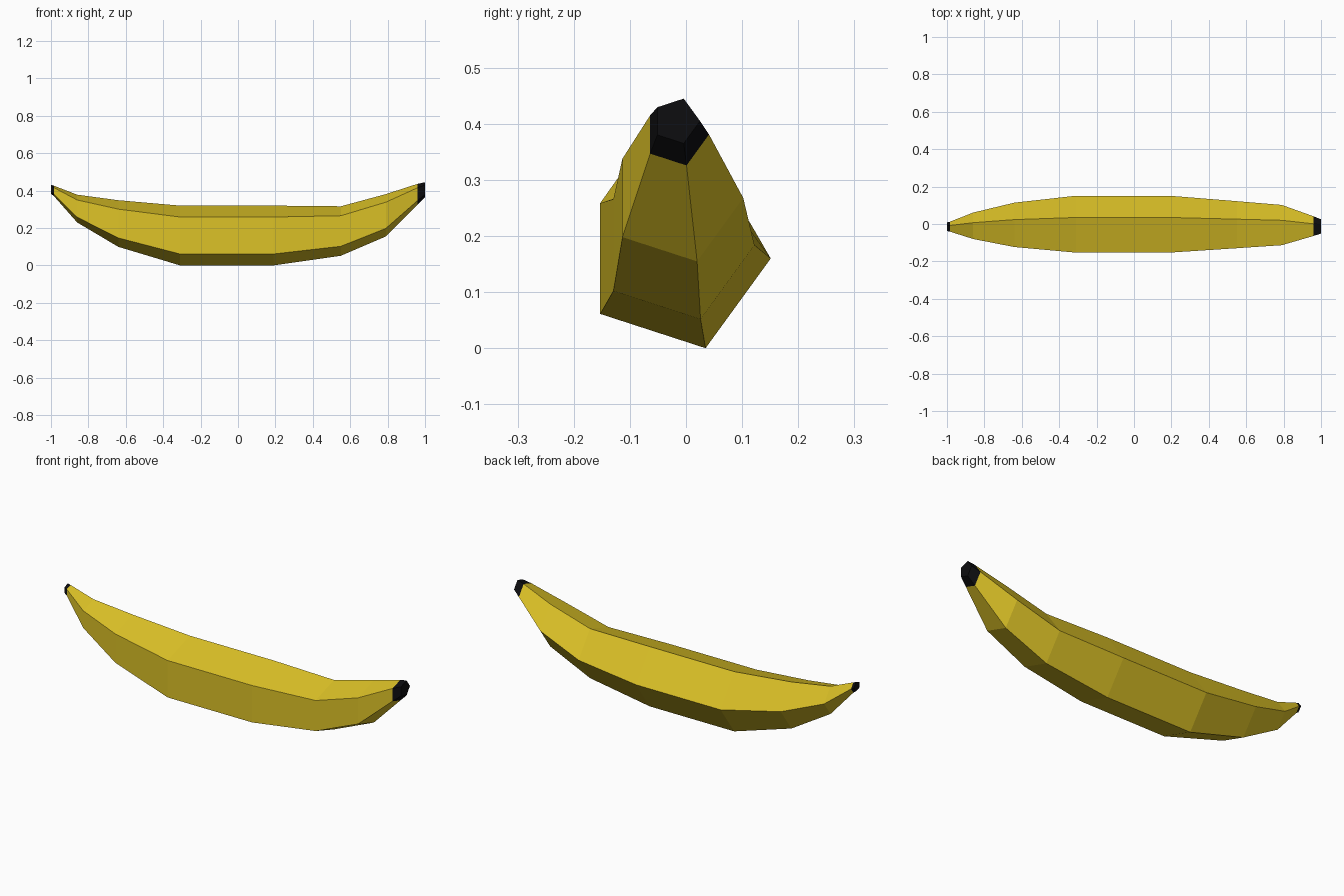
import bpy
import bmesh
from math import cos, sin, tau

cube = bpy.data.objects.get("Cube")
if cube:
    bpy.data.objects.remove(cube, do_unlink=True)

SIDES = 5
CENTRE_Y = -0.017


def make_material(name, rgb):
    mat = bpy.data.materials.new(name)
    mat.use_nodes = True
    colour = (*rgb, 1.0)
    mat.diffuse_color = colour
    bsdf = next(n for n in mat.node_tree.nodes if n.type == 'BSDF_PRINCIPLED')
    bsdf.inputs["Base Color"].default_value = colour
    return mat


def loft(name, stations, mat, cap_start=False, cap_end=False):
    """Skin five-sided rings given as (x, centre height, radius)."""
    bm = bmesh.new()
    rings = []
    for x, z, r in stations:
        angles = [tau * i / SIDES for i in range(SIDES)]
        rings.append([bm.verts.new((x, CENTRE_Y + r * cos(a), z + r * sin(a)))
                      for a in angles])
    for a, b in zip(rings, rings[1:]):
        for i in range(SIDES):
            j = (i + 1) % SIDES
            bm.faces.new((a[i], a[j], b[j], b[i]))
    if cap_start:
        bm.faces.new(rings[0][::-1])
    if cap_end:
        bm.faces.new(rings[-1])
    # Outward winding: side faces point away from the ring centres
    bm.normal_update()
    bmesh.ops.recalc_face_normals(bm, faces=bm.faces)
    side = bm.faces[0] if not bm.faces.ensure_lookup_table() else None
    ring_centre_z = sum(s[1] for s in stations[:2]) / 2
    offset = side.calc_center_median()
    outward = (side.normal.y * (offset.y - CENTRE_Y)
               + side.normal.z * (offset.z - ring_centre_z))
    if outward < 0:
        bmesh.ops.reverse_faces(bm, faces=bm.faces)
    mesh = bpy.data.meshes.new(name)
    bm.to_mesh(mesh)
    bm.free()
    mesh.materials.append(mat)
    obj = bpy.data.objects.new(name, mesh)
    bpy.context.collection.objects.link(obj)
    return obj


yellow = make_material("ripe yellow", (0.72, 0.54, 0.02))
black = make_material("dark ends", (0.004, 0.004, 0.005))

# Curved peel, from blossom end to stem end
peel = [
    (-0.985, 0.399, 0.029),
    (-0.86, 0.304, 0.078),
    (-0.64, 0.224, 0.131),
    (-0.31, 0.16, 0.168),
    (0.19, 0.16, 0.168),
    (0.55, 0.184, 0.139),
    (0.79, 0.268, 0.119),
    (0.96, 0.381, 0.058),
]
loft("peel", peel, yellow)

# Dark caps that continue the end rings of the peel
loft("blossom_tip", [(-1.0, 0.407, 0.026), peel[0]], black, cap_start=True)
loft("stem_end", [peel[-1], (1.0, 0.405, 0.042)], black, cap_end=True)
